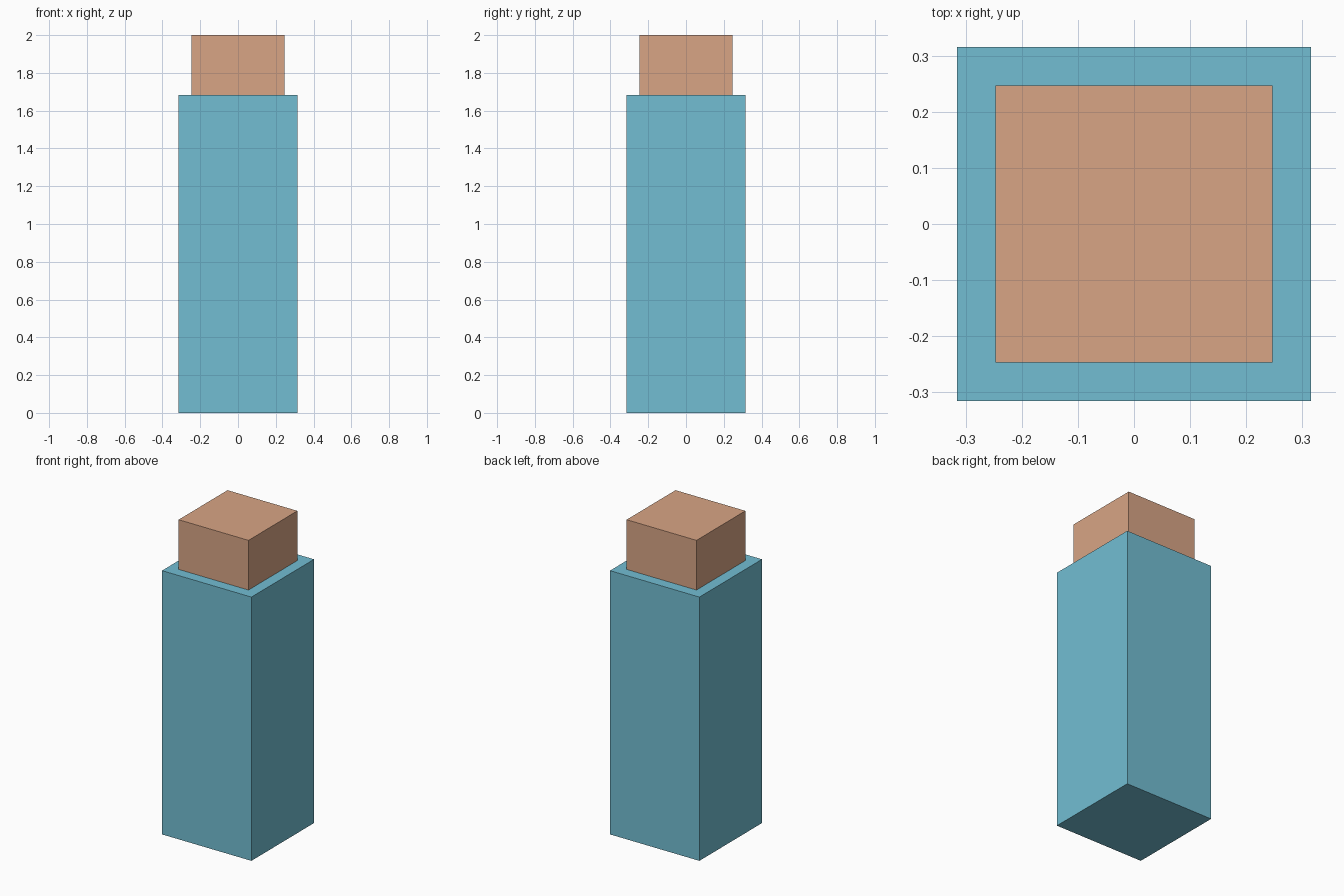
import bpy

if "Cube" in bpy.data.objects:
    bpy.data.objects.remove(bpy.data.objects["Cube"])


def material(name, color):
    mat = bpy.data.materials.new(name)
    mat.diffuse_color = (*color, 1.0)
    mat.use_nodes = True
    mat.node_tree.nodes["Principled BSDF"].inputs["Base Color"].default_value = mat.diffuse_color
    return mat


def block(name, width, z_low, z_high, mat):
    """Square upright block centred on the z axis."""
    bpy.ops.mesh.primitive_cube_add(size=1, location=(0, 0, (z_low + z_high) / 2))
    obj = bpy.context.object
    obj.name = name
    obj.scale = (width, width, z_high - z_low)
    bpy.ops.object.transform_apply(location=False, rotation=False, scale=True)
    obj.data.materials.append(mat)
    return obj


BODY_TOP = 1.683

# Tall lower body
block("bottle_body", 0.631, 0.0, BODY_TOP, material("blue", (0.17, 0.515, 0.65)))

# Narrower cap resting on the body
block("bottle_cap", 0.493, BODY_TOP, 2.0, material("tan", (0.69, 0.376, 0.235)))
